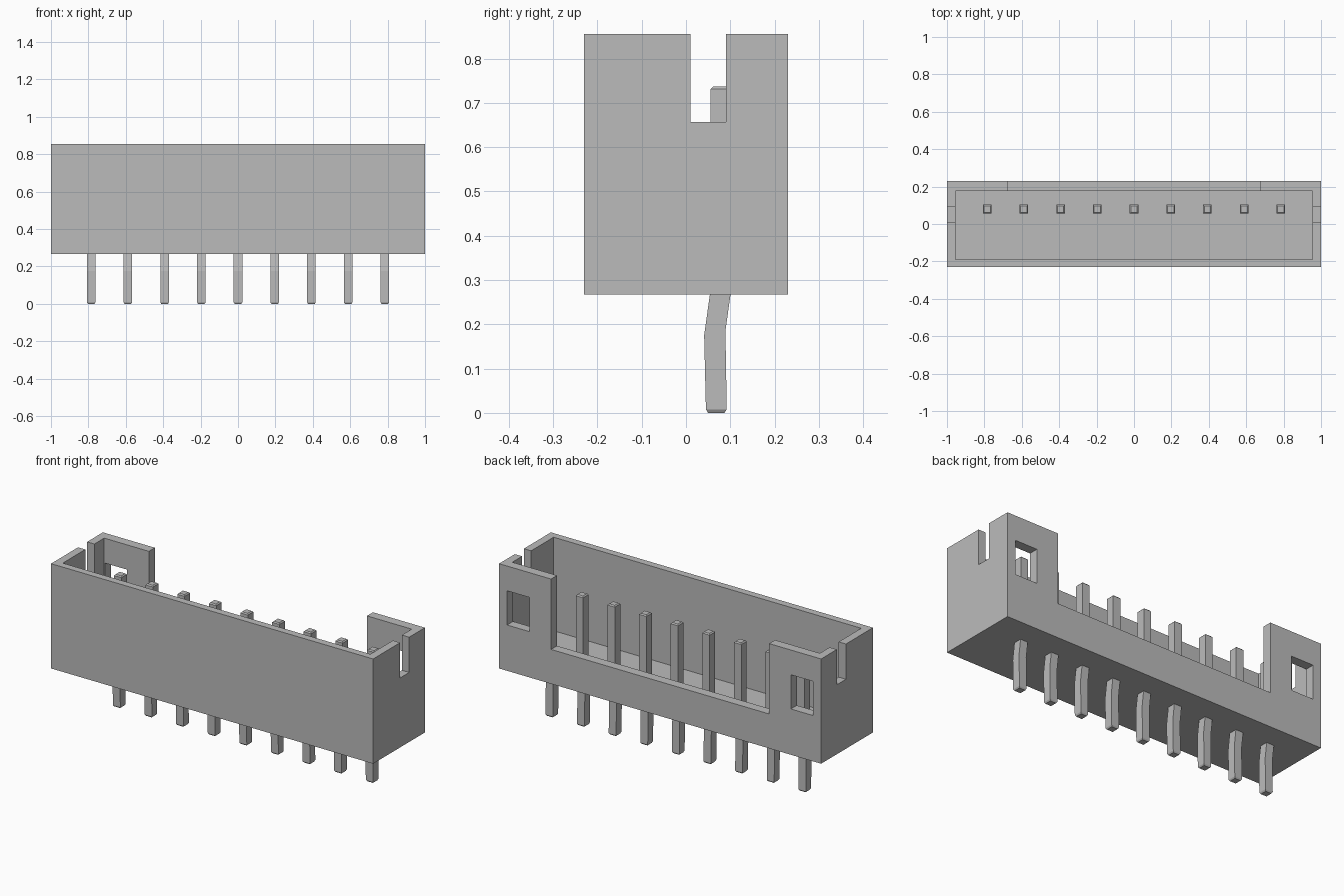
import bpy, bmesh
from mathutils import Vector

cube = bpy.data.objects.get("Cube")
if cube:
    bpy.data.objects.remove(cube, do_unlink=True)

grey = bpy.data.materials.new("neutral grey")
grey.use_nodes = True
grey.diffuse_color = (0.5, 0.5, 0.5, 1)
grey.node_tree.nodes["Principled BSDF"].inputs["Base Color"].default_value = (0.5, 0.5, 0.5, 1)


def add_object(name, bm):
    bmesh.ops.recalc_face_normals(bm, faces=bm.faces)
    mesh = bpy.data.meshes.new(name)
    bm.to_mesh(mesh)
    bm.free()
    mesh.materials.append(grey)
    obj = bpy.data.objects.new(name, mesh)
    bpy.context.collection.objects.link(obj)
    return obj


def box(name, lo, hi):
    bm = bmesh.new()
    bmesh.ops.create_cube(bm, size=1)
    lo, hi = Vector(lo), Vector(hi)
    for v in bm.verts:
        v.co = (lo + hi) / 2 + v.co * (hi - lo)
    return add_object(name, bm)


def cut(target, name, lo, hi):
    cutter = box(name, lo, hi)
    mod = target.modifiers.new(name, "BOOLEAN")
    mod.operation = "DIFFERENCE"
    mod.solver = "EXACT"
    mod.object = cutter
    bpy.context.view_layer.objects.active = target
    bpy.ops.object.modifier_apply(modifier=mod.name)
    bpy.data.objects.remove(cutter, do_unlink=True)


# Open-topped housing with side slots, rear opening and two rear windows
housing = box("housing", (-1, -0.23, 0.267), (1, 0.23, 0.855))
cut(housing, "cavity", (-0.955, -0.19, 0.33), (0.955, 0.177, 1))
cut(housing, "side_slots", (-1.1, 0.01, 0.657), (1.1, 0.09, 1))
cut(housing, "rear_opening", (-0.677, 0.1, 0.46), (0.677, 0.3, 1))
for side in (-1, 1):
    xs = sorted((side * 0.812, side * 0.95))
    cut(housing, "rear_window", (xs[0], 0.14, 0.524), (xs[1], 0.3, 0.716))

# Pin sections from tip to top: front y, back y, z at front, z at back, half width
SECTIONS = [
    (0.050, 0.087, 0.000, 0.000, 0.018),
    (0.045, 0.092, 0.008, 0.008, 0.023),
    (0.041, 0.089, 0.175, 0.185, 0.023),
    (0.055, 0.103, 0.275, 0.285, 0.023),
    (0.055, 0.103, 0.731, 0.731, 0.023),
    (0.061, 0.097, 0.737, 0.737, 0.017),
]


def pin(name, x):
    bm = bmesh.new()
    rings = []
    for y0, y1, z0, z1, w in SECTIONS:
        corners = ((x - w, y0, z0), (x + w, y0, z0), (x + w, y1, z1), (x - w, y1, z1))
        rings.append([bm.verts.new(c) for c in corners])
    for a, b in zip(rings, rings[1:]):
        for i in range(4):
            j = (i + 1) % 4
            bm.faces.new((a[i], a[j], b[j], b[i]))
    bm.faces.new(rings[0])
    bm.faces.new(rings[-1])
    return add_object(name, bm)


# Row of nine kinked pins
for n in range(9):
    pin(f"pin_{n + 1}", (n - 4) * 0.1963)
